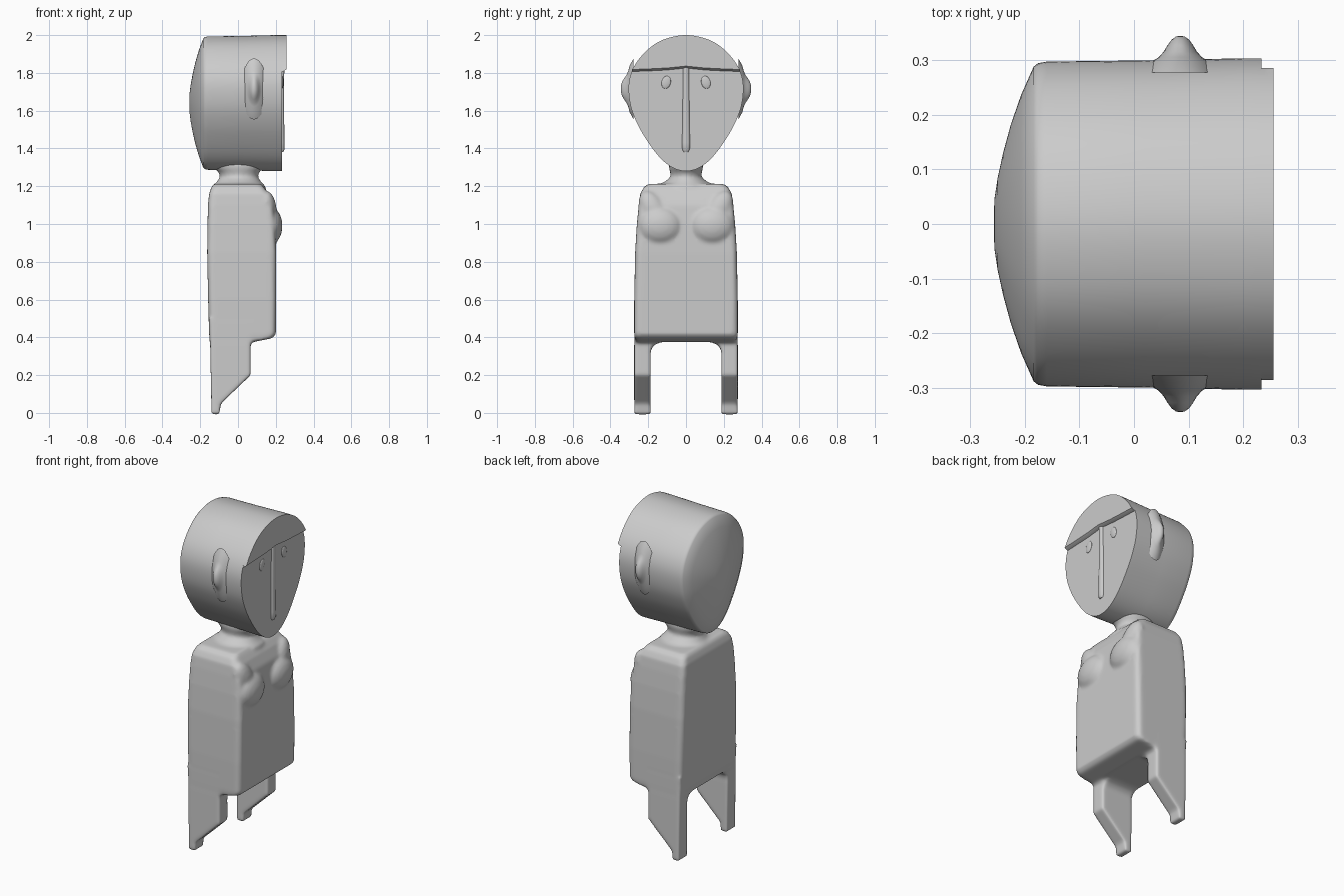
import bpy, bmesh, math
from mathutils import Matrix, Vector

if "Cube" in bpy.data.objects:
    bpy.data.objects.remove(bpy.data.objects["Cube"])


def finish(bm, name, angle=35):
    bmesh.ops.recalc_face_normals(bm, faces=bm.faces)
    me = bpy.data.meshes.new(name)
    bm.to_mesh(me)
    bm.free()
    for p in me.polygons:
        p.use_smooth = True
    me.set_sharp_from_angle(angle=math.radians(angle))
    ob = bpy.data.objects.new(name, me)
    bpy.context.collection.objects.link(ob)
    return ob


def loft(bm, rings):
    loops = [[bm.verts.new(p) for p in r] for r in rings]
    n = len(loops[0])
    for a, b in zip(loops, loops[1:]):
        for i in range(n):
            j = (i + 1) % n
            bm.faces.new((a[i], a[j], b[j], b[i]))
    bm.faces.new(loops[0])
    bm.faces.new(loops[-1])


def ball(bm, loc, size, rot=0):
    m = Matrix.Translation(loc) @ Matrix.Rotation(rot, 4, 'X') @ Matrix.Diagonal((*size, 1))
    bmesh.ops.create_uvsphere(bm, u_segments=32, v_segments=16, radius=1, matrix=m)


def spline(pts, steps=5):
    pts = [Vector(p) for p in pts]
    n, out = len(pts), []
    for i in range(n):
        a, b, c, d = (pts[(i + k) % n] for k in (-1, 0, 1, 2))
        for s in range(steps):
            t = s / steps
            out.append(0.5 * (2 * b + (c - a) * t + (2 * a - 5 * b + 4 * c - d) * t * t
                              + (3 * b - a - 3 * c + d) * t ** 3))
    return out


def rounded_rect(x0, x1, w, z, r=0.03):
    pts = []
    for k, (cx, cy) in enumerate(((x1 - r, w - r), (x0 + r, w - r), (x0 + r, r - w), (x1 - r, r - w))):
        for s in range(5):
            a = math.pi / 2 * (k + s / 4)
            pts.append((cx + r * math.cos(a), cy + r * math.sin(a), z))
    return pts


# Body: torso, neck, bust and legs fused into one soft skin
bm = bmesh.new()
torso = [(.375, -.15, .08, .268), (.395, -.15, .18, .272), (.415, -.153, .2, .274), (.6, -.158, .202, .274),
         (.85, -.163, .202, .269), (1.0, -.161, .197, .26), (1.1, -.159, .186, .25),
         (1.16, -.153, .16, .242), (1.197, -.14, .135, .222), (1.213, -.125, .12, .195)]
loft(bm, [rounded_rect(x0, x1, w, z) for z, x0, x1, w in torso])
neck = [(1.15, .15, .21), (1.2, .14, .17), (1.222, .118, .115), (1.25, .1, .08), (1.275, .108, .084),
        (1.295, .13, .09), (1.33, .15, .09)]
loft(bm, [[(.005 + rx * math.cos(a), ry * math.sin(a), z) for a in [math.tau * i / 32 for i in range(32)]]
          for z, rx, ry in neck])
leg = [(-.15, .5), (.067, .5), (.067, .2), (-.09, .05), (-.1, -.008), (-.14, -.008), (-.146, .3)]
fillet = [(.2, .4), (.13, .4), (.13, .375), (.165, .362), (.183, .34), (.19, .31), (.2, .31)]
for s in (-1, 1):
    loft(bm, [[(x, s * y, z) for x, z in leg] for y in (.187, .274)])
    loft(bm, [[(x, s * y, z) for y, z in fillet] for x in (-.142, .06)])
    ball(bm, (.17, s * .138, .99), (.065, .118, .1))
    ball(bm, (.15, s * .165, 1.06), (.055, .07, .125), -s * .5)
body = finish(bm, "body")
mod = body.modifiers.new("fuse", 'REMESH')
mod.mode = 'VOXEL'
mod.voxel_size = 0.01
mod.use_smooth_shade = True
mod = body.modifiers.new("soften", 'SMOOTH')
mod.factor = 0.5
mod.iterations = 5

# Head: egg outline drawn out from face to domed back
half = [(.1, 1.983), (.18, 1.942), (.25, 1.872), (.29, 1.80), (.304, 1.72), (.292, 1.62), (.255, 1.525),
        (.205, 1.44), (.15, 1.365), (.1, 1.317), (.05, 1.289)]
egg = spline([(0, 2.0)] + half + [(0, 1.28)] + [(-y, z) for y, z in reversed(half)])
mid = 1.64
depth = [(-.257, .04), (-.256, .15), (-.25, .28), (-.24, .43), (-.226, .6), (-.207, .78), (-.184, .95),
         (-.176, .97), (-.16, .98), (.02, .987), (.2, 1), (.234, 1)]
bm = bmesh.new()
loft(bm, [[(x, p[0] * s, mid + (p[1] - mid) * s) for p in egg] for x, s in depth])
finish(bm, "head", 30)

# Forehead: overhanging cap with a gently arched brow line
top = sorted((p for p in egg if p[1] > 1.815), key=lambda p: p[0])
brow = [(.286, 1.808), (.2, 1.811), (.1, 1.816), (0, 1.826), (-.1, 1.816), (-.2, 1.811), (-.286, 1.808)]
bm = bmesh.new()
cap = [(p[0], p[1]) for p in top] + brow
loft(bm, [[(x, y, z + (lift if i >= len(top) else 0)) for i, (y, z) in enumerate(cap)]
          for x, lift in ((.2, -.005), (.24, 0), (.256, .01))])
finish(bm, "forehead", 30)

# Nose ridge, slightly deeper at the tip
bm = bmesh.new()
arc = [math.pi * i / 8 for i in range(9)]
nose = [(1.83, .016, .012), (1.6, .018, .011), (1.43, .021, .013), (1.395, .02, .014), (1.38, .012, .006)]
loft(bm, [[(.233 + d * math.sin(a), w * math.cos(a), z) for a in arc] for z, w, d in nose])
finish(bm, "nose", 60)

# Eyes and bell-shaped ears
ear = [(1.9, -.02), (1.45, .0), (1.1, .008), (.85, .018), (.65, .03), (.45, .04), (.22, .046), (.04, .047)]
for s, side in ((-1, "right"), (1, "left")):
    bm = bmesh.new()
    ball(bm, (.234, s * .105, 1.75), (.007, .024, .034), s * .25)
    finish(bm, side + "_eye", 60)
    bm = bmesh.new()
    loft(bm, [[(.085 + .036 * r * math.cos(a), s * (.298 + h), 1.715 + .085 * r * math.sin(a))
               for a in [math.tau * i / 32 for i in range(32)]] for r, h in ear])
    finish(bm, side + "_ear", 60)
